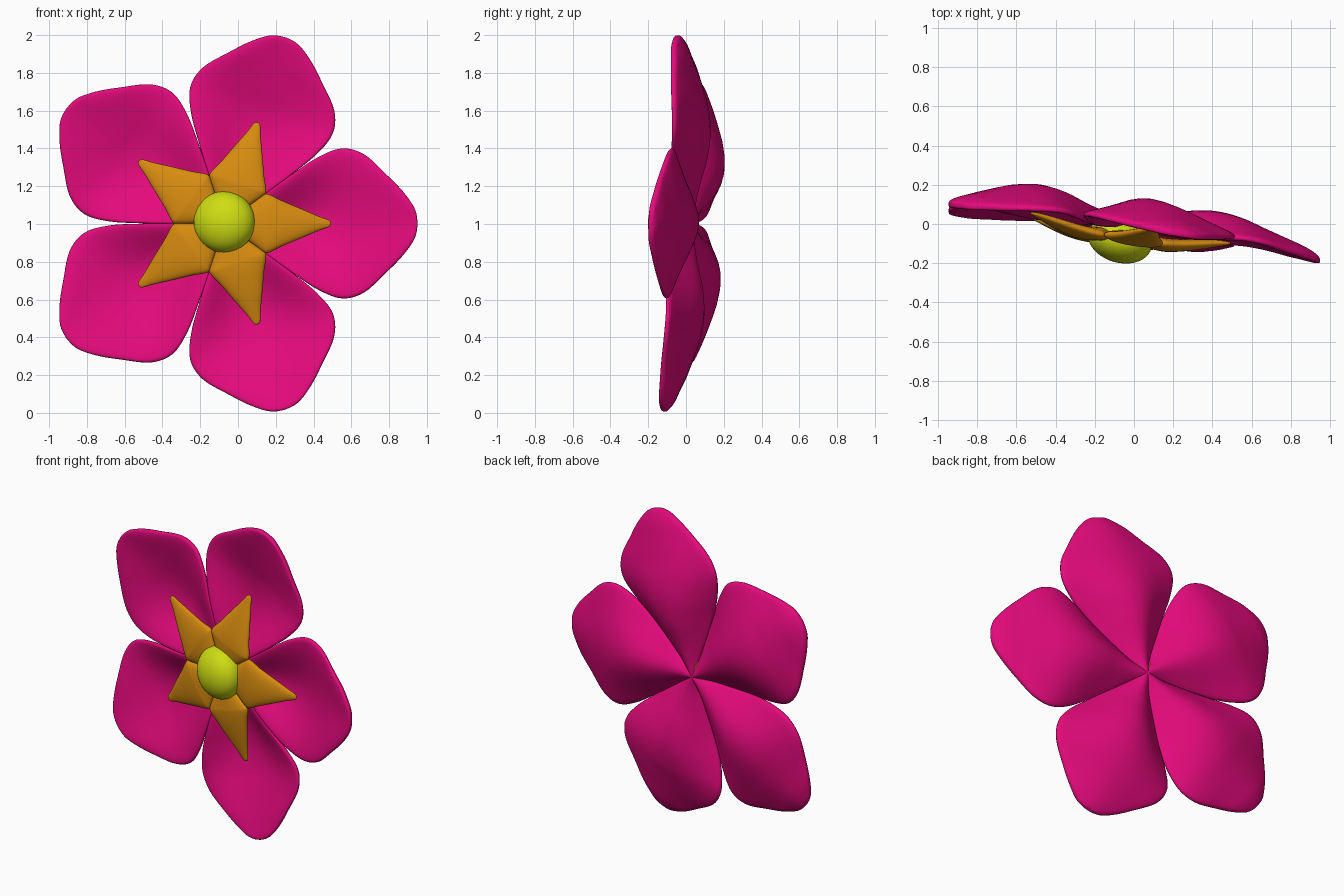
import bpy, bmesh, math

if "Cube" in bpy.data.objects:
    bpy.data.objects.remove(bpy.data.objects["Cube"])

CX, CZ = -0.070, 1.003          # flower centre in the front view


def plane_y(x, z):
    """Tilted plane the whole flower lies in."""
    return -0.047 - 0.14 * x + 0.035 * (z - 1)


def material(name, color):
    m = bpy.data.materials.new(name)
    m.diffuse_color = (*color, 1)
    m.use_nodes = True
    m.node_tree.nodes["Principled BSDF"].inputs["Base Color"].default_value = m.diffuse_color
    return m


def smooth_rows(rows, sub):
    """Catmull-Rom interpolation of profile rows."""
    out = []
    for i in range(len(rows) - 1):
        p0, p1 = rows[max(i - 1, 0)], rows[i]
        p2, p3 = rows[i + 1], rows[min(i + 2, len(rows) - 1)]
        for s in range(sub):
            t = s / sub
            out.append([0.5 * (2 * b + (c - a) * t + (2 * a - 5 * b + 4 * c - d) * t * t
                               + (3 * b - a - 3 * c + d) * t ** 3)
                        for a, b, c, d in zip(p0, p1, p2, p3)])
    out.append(list(rows[-1]))
    return out


def leaf(name, rows, angle, mat, sub=5, n=40, power=0.6, length=1.0):
    """Loft a cupped leaf; rows hold (radius, half width, depth, cupping, half thickness)."""
    bm = bmesh.new()
    ca, sa = math.cos(angle), math.sin(angle)
    rings = []
    for u, w, m, k, h in smooth_rows(rows, sub):
        ring = []
        for j in range(n):
            a = 2 * math.pi * j / n
            t, s = math.cos(a), math.sin(a)
            r, v = u * length, w * t
            x, z = CX + r * ca - v * sa, CZ + r * sa + v * ca
            cup = 0.4 * t * t + 0.6 * math.sin(math.pi * t / 2) ** 2   # bowl with flared rim
            off = m - k * cup + h * math.copysign(abs(s) ** power, s)
            ring.append(bm.verts.new((x, plane_y(x, z) + off, z)))
        rings.append(ring)
    for r0, r1 in zip(rings, rings[1:]):
        for j in range(n):
            bm.faces.new((r0[j], r0[(j + 1) % n], r1[(j + 1) % n], r1[j]))
    bm.faces.new(rings[0])
    bm.faces.new(rings[-1])
    bmesh.ops.recalc_face_normals(bm, faces=bm.faces)
    me = bpy.data.meshes.new(name)
    bm.to_mesh(me)
    bm.free()
    for p in me.polygons:
        p.use_smooth = True
    me.materials.append(mat)
    ob = bpy.data.objects.new(name, me)
    bpy.context.collection.objects.link(ob)
    return ob


pink = material("petal_pink", (0.78, 0.003, 0.2))
orange = material("star_orange", (0.68, 0.26, 0.005))
yellow = material("centre_yellow", (0.62, 0.72, 0.006))

petal = [(-0.01, 0.010, 0.050, 0.00, 0.030),
         (0.10, 0.075, 0.060, 0.03, 0.030),
         (0.22, 0.162, 0.085, 0.07, 0.030),
         (0.36, 0.260, 0.124, 0.115, 0.030),
         (0.50, 0.350, 0.140, 0.118, 0.031),
         (0.63, 0.397, 0.124, 0.088, 0.031),
         (0.75, 0.365, 0.087, 0.055, 0.031),
         (0.87, 0.258, 0.050, 0.035, 0.031),
         (0.95, 0.178, 0.026, 0.020, 0.030),
         (1.006, 0.105, 0.006, 0.01, 0.024),
         (1.029, 0.055, -0.004, 0.0, 0.016),
         (1.036, 0.004, -0.008, 0.0, 0.003)]

star = [(0.00, 0.010, -0.020, 0.00, 0.035),
        (0.12, 0.088, -0.030, 0.00, 0.036),
        (0.20, 0.147, -0.036, 0.00, 0.036),
        (0.232, 0.155, -0.037, 0.00, 0.035),
        (0.30, 0.122, -0.030, 0.00, 0.032),
        (0.40, 0.080, -0.012, 0.00, 0.026),
        (0.50, 0.037, 0.008, 0.00, 0.016),
        (0.552, 0.018, 0.016, 0.0, 0.008),
        (0.562, 0.002, 0.018, 0.0, 0.002)]

# Five petals and five star points
for i in range(5):
    ang = math.radians(72 * i)
    leaf(f"petal_{i + 1}", petal, ang, pink, length=0.985 if i == 0 else 1.0)
    leaf(f"star_point_{i + 1}", star, ang, orange, sub=4, n=24, power=0.9)

# Flattened centre dome, tilted with the flower
bpy.ops.mesh.primitive_uv_sphere_add(segments=40, ring_count=20, radius=1)
dome = bpy.context.object
dome.name = "centre_dome"
for v in dome.data.vertices:
    x, z = CX - 0.002 + v.co.x * 0.163, CZ + 0.008 + v.co.y * 0.163
    v.co = (x, plane_y(x, z) - 0.045 - v.co.z * 0.118, z)
bm = bmesh.new()
bm.from_mesh(dome.data)
bmesh.ops.recalc_face_normals(bm, faces=bm.faces)
bm.to_mesh(dome.data)
bm.free()
dome.data.materials.append(yellow)
bpy.ops.object.shade_smooth()
